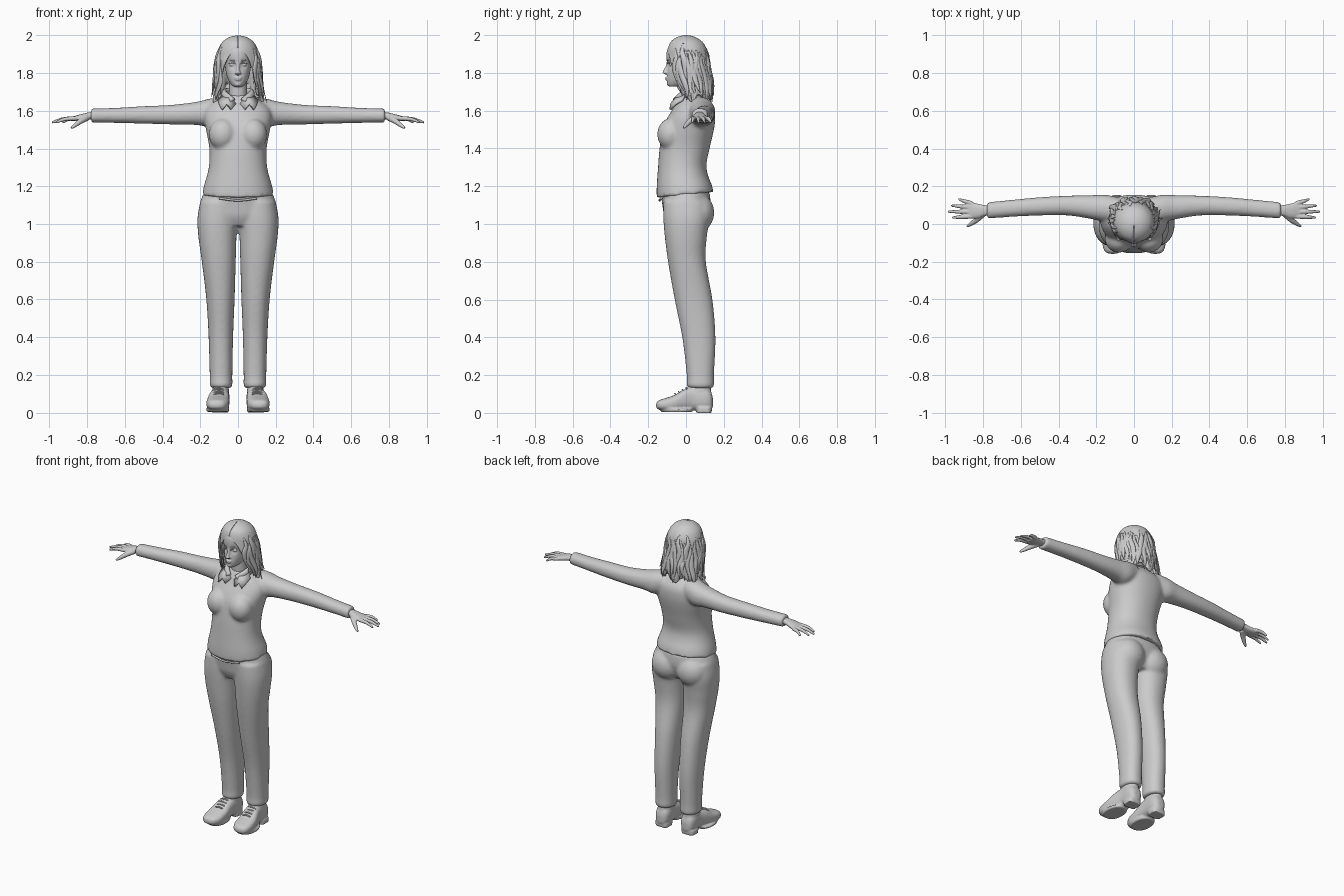
import bpy, bmesh, math, random
from mathutils import Vector, Matrix

if "Cube" in bpy.data.objects:
    bpy.data.objects.remove(bpy.data.objects["Cube"])
random.seed(4)

grey = bpy.data.materials.new("plain grey")
grey.use_nodes = True
grey.diffuse_color = (0.6, 0.6, 0.6, 1)
grey.node_tree.nodes["Principled BSDF"].inputs["Base Color"].default_value = grey.diffuse_color


def resample(keys, steps):
    """Smooth curve through the key tuples."""
    out = []
    for i in range(len(keys) - 1):
        p, q, r, s = (keys[max(0, min(len(keys) - 1, i + k))] for k in (-1, 0, 1, 2))
        for j in range(steps):
            t = j / steps
            out.append([b + t / 2 * (c - a + t * (2*a - 5*b + 4*c - d + t * (3*b - a - 3*c + d)))
                        for a, b, c, d in zip(p, q, r, s)])
    return out + [list(keys[-1])]


def skin(bm, rings, cap=True):
    """Join rings of points into a closed tube."""
    rows = [[bm.verts.new(p) for p in ring] for ring in rings]
    n = len(rows[0])
    for a, b in zip(rows, rows[1:]):
        for i in range(n):
            bm.faces.new((a[i], a[(i + 1) % n], b[(i + 1) % n], b[i]))
    if cap:
        bm.faces.new(rows[0])
        bm.faces.new(rows[-1])


def tube(bm, axis, keys, side=1, sides=32, steps=6, power=2.2):
    """Body along an axis; keys hold position, then low/high limits across it."""
    rings = []
    for t, a0, a1, b0, b1 in resample(keys, steps):
        ring = []
        for i in range(sides):
            c, s = math.cos(math.tau * i / sides), math.sin(math.tau * i / sides)
            a = (a0 + a1) / 2 + (a1 - a0) / 2 * math.copysign(abs(c) ** (2 / power), c)
            b = (b0 + b1) / 2 + (b1 - b0) / 2 * math.copysign(abs(s) ** (2 / power), s)
            x, y, z = {"x": (t, a, b), "y": (a, t, b), "z": (a, b, t)}[axis]
            ring.append((x * side, y, z))
        rings.append(ring)
    skin(bm, rings)


def strand(bm, points, radii, normal, flat=1.0, sides=10):
    """Round or flattened strand along a path, with a radius per point."""
    path = resample([(*p, r) for p, r in zip(points, radii)], 5)
    rings = []
    for i, q in enumerate(path):
        a, b = path[max(0, i - 1)], path[min(len(path) - 1, i + 1)]
        d = (Vector(b[:3]) - Vector(a[:3])).normalized()
        u = d.cross(Vector(normal)).normalized()
        v = u.cross(d)
        rings.append([Vector(q[:3]) + q[3] * (u * math.cos(k) + v * flat * math.sin(k))
                      for k in (math.tau * j / sides for j in range(sides))])
    skin(bm, rings)


def blob(bm, centre, size):
    m = Matrix.Translation(centre) @ Matrix.Diagonal((*size, 1))
    bmesh.ops.create_uvsphere(bm, u_segments=20, v_segments=12, radius=1, matrix=m)


def finish(name, bm, voxel=0, smooth=0):
    bmesh.ops.recalc_face_normals(bm, faces=bm.faces)
    mesh = bpy.data.meshes.new(name)
    bm.to_mesh(mesh)
    bm.free()
    mesh.materials.append(grey)
    mesh.polygons.foreach_set("use_smooth", [True] * len(mesh.polygons))
    ob = bpy.data.objects.new(name, mesh)
    bpy.context.collection.objects.link(ob)
    if voxel:
        r = ob.modifiers.new("blend", "REMESH")
        r.mode, r.voxel_size, r.use_smooth_shade = "VOXEL", voxel, True
    if smooth:
        s = ob.modifiers.new("soften", "SMOOTH")
        s.factor, s.iterations = 0.5, smooth
    return ob


# Jumper: torso, bust and sleeves blended together
bm = bmesh.new()
tube(bm, "z", [(1.14, -.19, .19, -.155, .145), (1.2, -.18, .18, -.155, .135),
               (1.3, -.155, .155, -.148, .108), (1.4, -.152, .152, -.14, .125),
               (1.5, -.17, .17, -.125, .148), (1.56, -.18, .18, -.1, .155),
               (1.61, -.17, .17, -.07, .15), (1.65, -.125, .125, -.05, .125),
               (1.685, -.06, .06, -.03, .09)], sides=48)
for v in bm.verts:
    v.co.z += .1 * (v.co.y + .15) * max(0, 1 - (v.co.z - 1.14) / .1)
for s in (1, -1):
    blob(bm, (s * .08, -.08, 1.475), (.075, .073, .085))
    tube(bm, "x", [(.08, .0, .14, 1.54, 1.675), (.15, .01, .155, 1.515, 1.665),
                   (.22, .025, .153, 1.525, 1.648), (.35, .045, .15, 1.528, 1.632),
                   (.5, .045, .142, 1.532, 1.625), (.65, .038, .128, 1.536, 1.616),
                   (.78, .028, .115, 1.538, 1.612)], side=s)
finish("jumper", bm, .009, 8)

# Trousers: hips, seat and legs blended together
bm = bmesh.new()
tube(bm, "z", [(.99, -.16, .16, -.09, .09), (1.04, -.2, .2, -.115, .115),
               (1.1, -.205, .205, -.125, .13), (1.17, -.18, .18, -.135, .125)], sides=40)
for s in (1, -1):
    blob(bm, (s * .09, .065, 1.06), (.1, .085, .1))
    tube(bm, "z", [(.13, .04, .135, .02, .135), (.145, .03, .15, .004, .148),
                   (.2, .03, .15, .004, .148), (.4, .026, .156, -.02, .156),
                   (.6, .018, .168, -.06, .14), (.8, .012, .192, -.095, .105),
                   (.93, .008, .21, -.112, .11), (1.03, .0, .215, -.12, .125),
                   (1.12, .0, .2, -.12, .12)], side=s)
finish("trousers", bm, .009, 6)

# Drawstring bow at the waist
bm = bmesh.new()
strand(bm, [(-.1, -.13, 1.137), (0, -.14, 1.125), (.1, -.13, 1.137)], [.006] * 3, (0, -1, 0))
finish("waistband_tie", bm)

# Shoes with sole, heel and laces
for s, label in ((1, "left"), (-1, "right")):
    bm = bmesh.new()
    tube(bm, "y", [(-.158, .095, .13, .03, .05), (-.145, .07, .155, .018, .066),
                   (-.11, .05, .167, .012, .078), (-.06, .045, .166, .012, .095),
                   (-.01, .046, .155, .014, .125), (.04, .046, .142, .014, .138),
                   (.1, .045, .14, .014, .132), (.13, .055, .13, .018, .115),
                   (.142, .075, .11, .03, .08)], side=s, power=2.6)
    tube(bm, "z", [(.08, .05, .135, .01, .13), (.12, .048, .137, .005, .133),
                   (.145, .055, .13, .012, .128)], side=s)
    tube(bm, "z", [(.0, .048, .142, .055, .136), (.03, .048, .142, .05, .138)], side=s, power=3)
    tube(bm, "z", [(.004, .05, .165, -.13, .03), (.022, .045, .17, -.145, .04)], side=s)
    finish(label + "_shoe", bm, .006, 3)
    bm = bmesh.new()
    for k in range(4):
        y, z = -.055 + .02 * k, .1 + .01 * k
        strand(bm, [(s * .075, y, z - .004), (s * .1, y - .004, z + .003), (s * .128, y, z - .004)],
               [.004] * 3, (0, 0, 1), sides=6)
    finish(label + "_laces", bm)

    # Hand: palm, four fingers and thumb
    bm = bmesh.new()
    tube(bm, "x", [(.75, .045, .1, 1.555, 1.595), (.79, .043, .1, 1.555, 1.592),
                   (.83, .03, .108, 1.548, 1.583), (.87, .03, .118, 1.545, 1.572),
                   (.885, .036, .114, 1.547, 1.566)], side=s)
    for y0, y1, tip in ((.11, .132, .93), (.088, .098, .97), (.064, .066, .987), (.04, .034, .965)):
        strand(bm, [(s * .86, y0, 1.56), (s * (.87 + tip) / 2, (y0 + y1) / 2, 1.556),
                    (s * tip, y1, 1.538)], [.012, .0105, .006], (0, 0, 1))
    strand(bm, [(s * .8, .055, 1.565), (s * .835, .022, 1.545), (s * .865, .0, 1.523),
                (s * .885, -.012, 1.508)], [.018, .015, .011, .006], (0, 0, 1))
    finish(label + "_hand", bm, .004, 2)

# Head: skull, neck, eye sockets, nose, lips and eyes
bm = bmesh.new()
tube(bm, "z", [(1.727, -.02, .02, -.088, -.04), (1.738, -.034, .034, -.097, .0),
               (1.76, -.05, .05, -.101, .05), (1.79, -.061, .061, -.1, .07),
               (1.83, -.068, .068, -.098, .09), (1.87, -.073, .073, -.103, .1),
               (1.92, -.075, .075, -.1, .1), (1.96, -.06, .06, -.075, .075),
               (1.98, -.03, .03, -.04, .04)], sides=64)
eyes = [Vector((s * .032, -.09, 1.845)) for s in (1, -1)]
for v in bm.verts:
    for e in eyes:
        v.co.y += .014 * math.exp(-((v.co - e).length / .019) ** 2)
tube(bm, "z", [(1.6, -.06, .06, -.03, .09), (1.66, -.05, .05, -.03, .075),
               (1.76, -.046, .046, -.035, .07)])
tube(bm, "z", [(1.792, -.012, .012, -.11, -.08), (1.8, -.017, .017, -.123, -.08),
               (1.81, -.011, .011, -.122, -.08), (1.835, -.008, .008, -.108, -.08),
               (1.86, -.01, .01, -.102, -.08)])
blob(bm, (0, -.1, 1.775), (.021, .01, .005))
blob(bm, (0, -.099, 1.766), (.018, .01, .006))
blob(bm, (0, -.088, 1.742), (.018, .014, .012))
for e in eyes:
    blob(bm, e + Vector((0, .012, 0)), (.015, .012, .009))
finish("head", bm, .004, 2)

# Eyebrows and upper lids
bm = bmesh.new()
for s in (1, -1):
    for z, w in ((1.868, .0035), (1.853, .0025)):
        strand(bm, [(s * .015, -.099, z - .003), (s * .033, -.091, z), (s * .05, -.074, z - .004)],
               [w, w, .001], (0, -1, 0), sides=8)
finish("brows_and_lids", bm)

# Hair rows: height, half width, centre y, half depth, half opening angle at the face
hair_rows = resample([(2.0, .008, .0, .008, 0), (1.99, .048, .0, .048, 0), (1.965, .083, .002, .084, 0),
                      (1.93, .103, .006, .102, 4), (1.89, .113, .009, .108, 26),
                      (1.85, .118, .01, .112, 37), (1.8, .12, .017, .11, 46),
                      (1.75, .124, .03, .108, 50), (1.7, .132, .04, .1, 46),
                      (1.665, .13, .042, .09, 50)], 4)


def hair_point(row, angle, lift=1.0):
    z, rx, yc, ry, _ = row
    low = max(0, 1.95 - z)
    w = lift * (1 + low * .13 * math.sin(11 * angle + 25 * z) + low * .08 * math.sin(23 * angle - 30 * z))
    fringe = low * .07 * math.sin(7 * angle + 1) if z < 1.75 else 0
    part = .006 * math.exp(-(angle / .1) ** 2) if z > 1.92 else 0
    return Vector((rx * w * math.sin(angle), yc - ry * w * math.cos(angle), z + fringe - part))


# Hair shell, parted over the face
bm = bmesh.new()
columns = 96
grid = []
for row in hair_rows:
    start = math.radians(max(0.2, row[4]))
    grid.append([bm.verts.new(hair_point(row, start + (math.tau - 2 * start) * i / columns - math.tau
                 * (i > columns / 2))) for i in range(columns + 1)])
for a, b in zip(grid, grid[1:]):
    for i in range(columns):
        bm.faces.new((a[i], a[i + 1], b[i + 1], b[i]))
bm.faces.new(grid[0])
shell = finish("hair_shell", bm)
solid = shell.modifiers.new("thickness", "SOLIDIFY")
solid.thickness, solid.offset = .01, -1

# Hair locks with flicked, pointed ends
bm = bmesh.new()
for k in range(30):
    angle = math.radians(52 + 256 * k / 29)
    first = random.randint(9, 18)
    picks = [hair_rows[min(len(hair_rows) - 1, first + j)] for j in (0, 5, 10, 15, 20)]
    pts = [hair_point(r, angle + .07 * math.sin(j * 2 + k), 1 + .012 * j)
           for j, r in enumerate(picks)]
    out = Vector((math.sin(angle), -math.cos(angle), 0))
    pts[-2].z -= .004
    pts[-1] += out * random.uniform(-.012, .014) + Vector((0, 0, -random.uniform(.012, .03)))
    strand(bm, pts, [.003, .013, .017, .012, .001], out, flat=.45, sides=8)
finish("hair_locks", bm)

# Shirt collar: band around the neck and two pointed flaps
bm = bmesh.new()
for s in (1, -1):
    outline = [(.012, -.05, 1.635), (.045, -.045, 1.675), (.075, .0, 1.69), (.105, -.02, 1.655),
               (.1, -.055, 1.635), (.085, -.083, 1.605), (.06, -.078, 1.635), (.036, -.083, 1.607)]
    bm.faces.new([bm.verts.new((s * x, y, z)) for x, y, z in outline])
bmesh.ops.triangulate(bm, faces=bm.faces)
flaps = finish("collar_flaps", bm)
solid = flaps.modifiers.new("thickness", "SOLIDIFY")
solid.thickness, solid.offset = .012, 0
bm = bmesh.new()
strand(bm, [(-.03, -.055, 1.65), (-.07, -.01, 1.685), (-.06, .07, 1.7), (0, .1, 1.705),
            (.06, .07, 1.7), (.07, -.01, 1.685), (.03, -.055, 1.65)], [.016] * 7, (0, 0, 1), flat=1.3)
finish("collar_band", bm)
